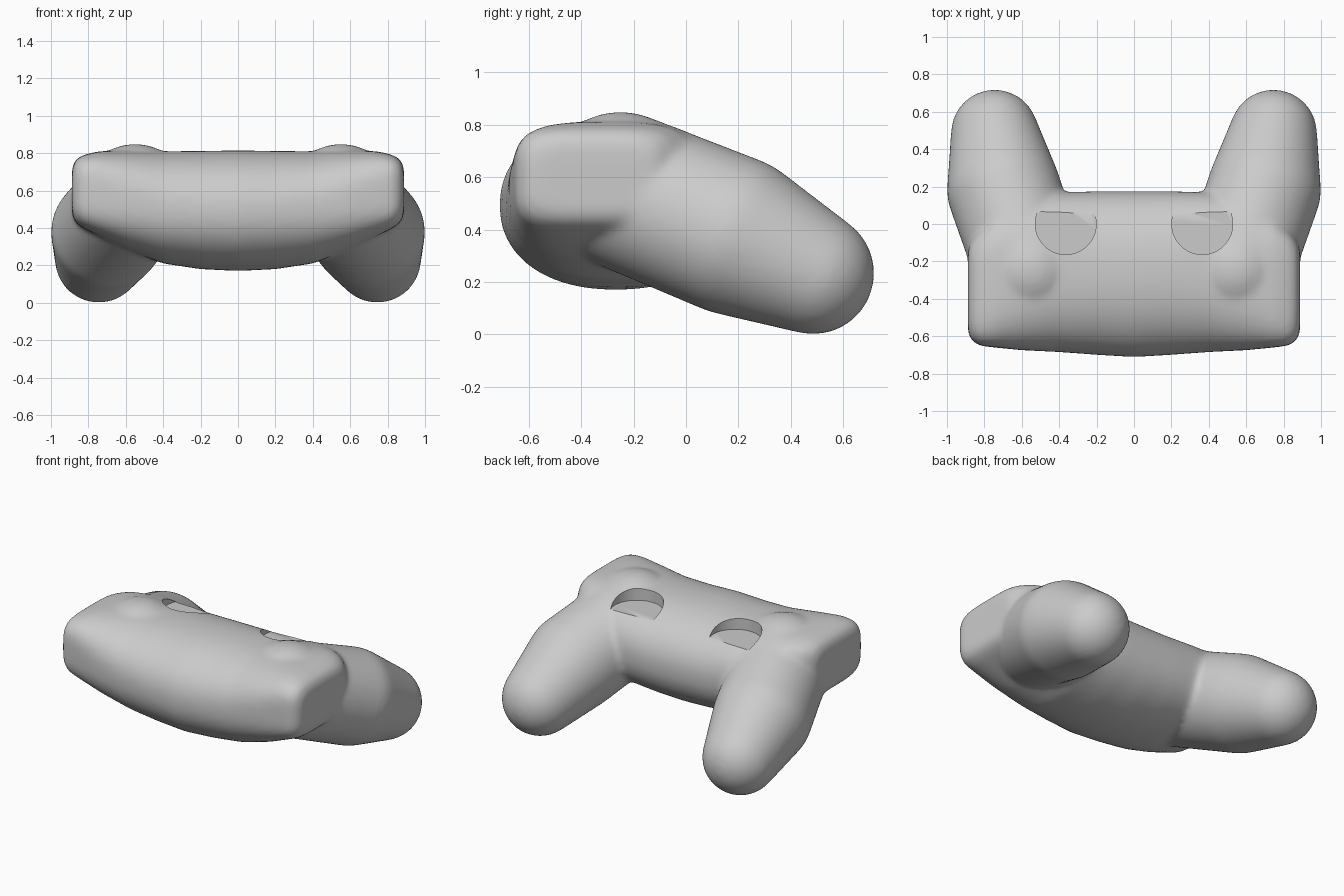
import bpy, bmesh, math
from mathutils import Matrix, Vector

cube = bpy.data.objects.get("Cube")
if cube:
    bpy.data.objects.remove(cube, do_unlink=True)

grey = bpy.data.materials.new("light grey plastic")
grey.use_nodes = True
COLOUR = (0.6, 0.6, 0.6, 1)
grey.diffuse_color = COLOUR
grey.node_tree.nodes["Principled BSDF"].inputs["Base Color"].default_value = COLOUR


def make_object(name, bm):
    bmesh.ops.recalc_face_normals(bm, faces=bm.faces)
    mesh = bpy.data.meshes.new(name)
    bm.to_mesh(mesh)
    bm.free()
    obj = bpy.data.objects.new(name, mesh)
    bpy.context.scene.collection.objects.link(obj)
    return obj


def section(bm, x, y0, y1, z0, z1, power, count=64):
    """Rounded cross-section of the body at one x position."""
    ring = []
    for i in range(count):
        a = 2 * math.pi * i / count
        c, s = math.cos(a), math.sin(a)
        y = (y0 + y1) / 2 + (y1 - y0) / 2 * math.copysign(abs(c) ** (2 / power), c)
        z = (z0 + z1) / 2 + (z1 - z0) / 2 * math.copysign(abs(s) ** (2 / power), s)
        ring.append(bm.verts.new((x, y, z)))
    return ring


# Body: sections from the centre outwards, mirrored to both sides
HALF = [  # x, front, back, bottom, top, squareness
    (0.0, -0.712, 0.175, 0.17, 0.815, 2.2),
    (0.2, -0.70, 0.175, 0.18, 0.812, 2.2),
    (0.4, -0.685, 0.17, 0.21, 0.81, 2.35),
    (0.6, -0.675, 0.12, 0.285, 0.815, 2.8),
    (0.75, -0.66, 0.03, 0.36, 0.81, 3.6),
    (0.83, -0.65, -0.04, 0.40, 0.79, 4.2),
    (0.87, -0.62, -0.09, 0.43, 0.765, 4.2),
    (0.888, -0.58, -0.13, 0.47, 0.72, 4.2),
]
bm = bmesh.new()
stations = [(-r[0],) + r[1:] for r in HALF[:0:-1]] + HALF
rings = [section(bm, *row) for row in stations]
for a, b in zip(rings, rings[1:]):
    for i in range(len(a)):
        j = (i + 1) % len(a)
        bm.faces.new((a[i], a[j], b[j], b[i]))
bm.faces.new(rings[0])
bm.faces.new(rings[-1])
body = make_object("body", bm)


# Grips: hulls around neighbouring spheres, from shoulder to tip
GRIP = [((0.55, -0.25, 0.552), 0.298), ((0.695, 0.18, 0.378), 0.305),
        ((0.745, 0.485, 0.234), 0.234)]


def grip_link(name, side, ends):
    bm = bmesh.new()
    for centre, radius in ends:
        place = Matrix.Translation(Vector((centre[0] * side, centre[1], centre[2])))
        bmesh.ops.create_icosphere(bm, subdivisions=4, radius=radius, matrix=place)
    hull = bmesh.ops.convex_hull(bm, input=bm.verts)
    inside = {v for v in hull["geom_interior"] if isinstance(v, bmesh.types.BMVert)}
    bmesh.ops.delete(bm, geom=list(inside), context="VERTS")
    return make_object(name, bm)


parts = [body]
for side in (-1, 1):
    for k in range(len(GRIP) - 1):
        parts.append(grip_link("grip", side, GRIP[k:k + 2]))

# Fuse body and grips into one softly blended shell
bpy.ops.object.select_all(action="DESELECT")
for part in parts:
    part.select_set(True)
bpy.context.view_layer.objects.active = body
bpy.ops.object.join()
body.name = "controller_body"
remesh = body.modifiers.new("fuse", "REMESH")
remesh.mode = "VOXEL"
remesh.voxel_size = 0.014
soften = body.modifiers.new("soften", "SMOOTH")
soften.factor = 0.5
soften.iterations = 25

# Round thumb pockets with a level floor
for side, name in ((-1, "right"), (1, "left")):
    bm = bmesh.new()
    bmesh.ops.create_cone(bm, cap_ends=True, segments=64, radius1=0.163, radius2=0.163,
                          depth=0.4, matrix=Matrix.Translation((0.365 * side, 0, 0.93)))
    cutter = make_object(name + "_pocket_cutter", bm)
    cutter.hide_render = True
    cut = body.modifiers.new(name + " pocket", "BOOLEAN")
    cut.operation = "DIFFERENCE"
    cut.solver = "EXACT"
    cut.object = cutter

# Bake the modifiers and drop the cutters
bpy.context.view_layer.update()
graph = bpy.context.evaluated_depsgraph_get()
final = bpy.data.meshes.new_from_object(body.evaluated_get(graph))
body.modifiers.clear()
body.data = final
for obj in list(bpy.data.objects):
    if obj.name.endswith("_pocket_cutter"):
        bpy.data.objects.remove(obj, do_unlink=True)
final.materials.clear()
final.materials.append(grey)
bpy.ops.object.select_all(action="DESELECT")
body.select_set(True)
bpy.context.view_layer.objects.active = body
bpy.ops.object.shade_smooth_by_angle(angle=math.radians(35))
